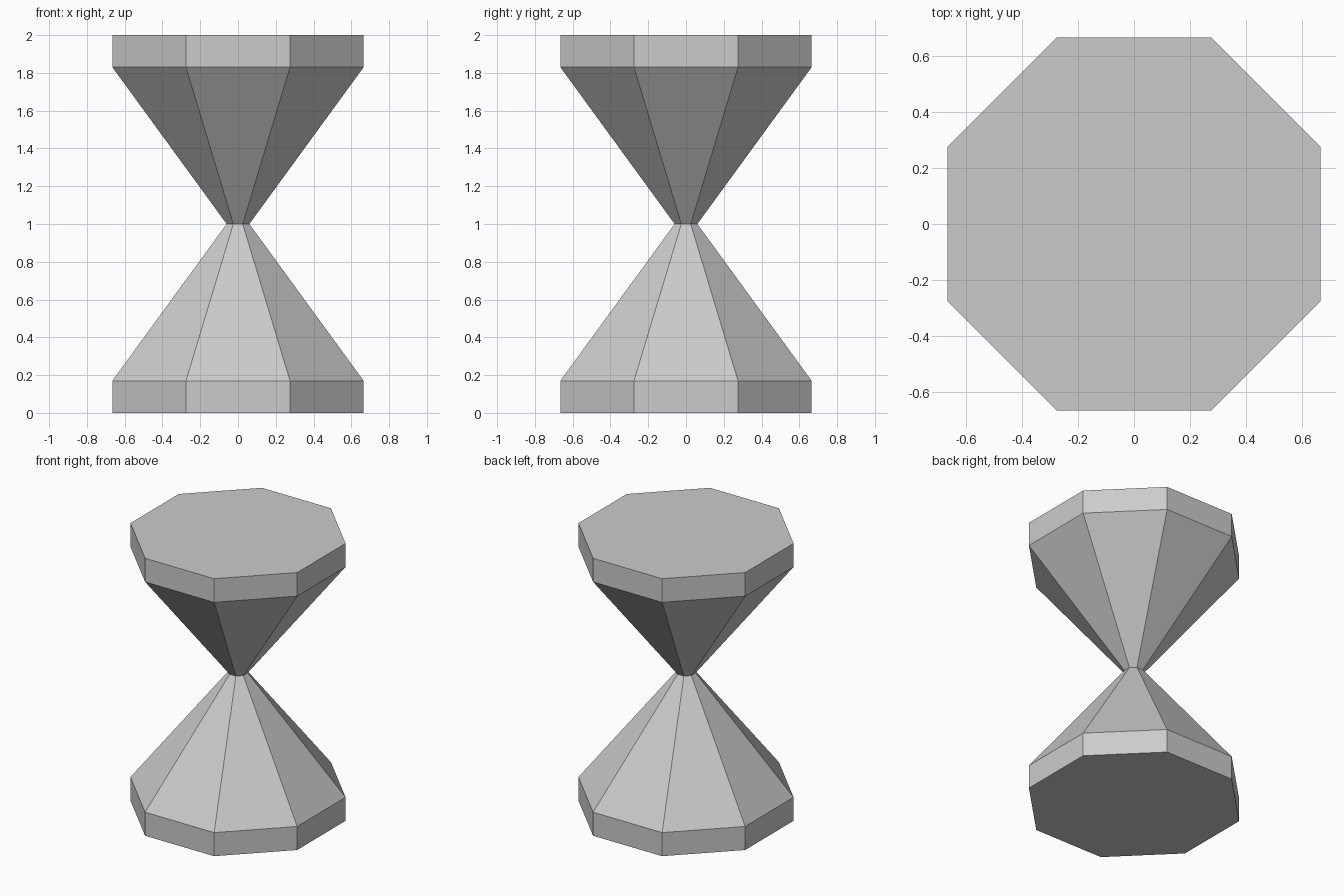
import bpy, bmesh, math

if "Cube" in bpy.data.objects:
    bpy.data.objects.remove(bpy.data.objects["Cube"], do_unlink=True)

SIDES = 8
# Apothem (centre to flat side) and height, from the base up to the waist
HALF_PROFILE = [(0.665, 0.0), (0.665, 0.17), (0.06, 1.0)]
# Mirror the lower half about the waist
PROFILE = HALF_PROFILE + [(r, 2.0 - z) for r, z in reversed(HALF_PROFILE[:-1])]

# Plain grey
grey = bpy.data.materials.new("plain_grey")
grey.use_nodes = True
colour = (0.6, 0.6, 0.6, 1.0)
grey.diffuse_color = colour
grey.node_tree.nodes["Principled BSDF"].inputs["Base Color"].default_value = colour


def ring(bm, apothem, z):
    """Octagon with flat sides facing the axes."""
    radius = apothem / math.cos(math.pi / SIDES)
    angles = [(i + 0.5) * 2 * math.pi / SIDES for i in range(SIDES)]
    return [bm.verts.new((radius * math.cos(a), radius * math.sin(a), z)) for a in angles]


# Hourglass: rims, cones and waist as one closed flat-shaded shell
bm = bmesh.new()
rings = [ring(bm, r, z) for r, z in PROFILE]
for low, high in zip(rings, rings[1:]):
    for i in range(SIDES):
        j = (i + 1) % SIDES
        bm.faces.new((low[i], low[j], high[j], high[i]))

# End plates
bm.faces.new(list(reversed(rings[0])))
bm.faces.new(rings[-1])
bmesh.ops.recalc_face_normals(bm, faces=bm.faces)

mesh = bpy.data.meshes.new("hourglass_body")
bm.to_mesh(mesh)
bm.free()
mesh.materials.append(grey)
body = bpy.data.objects.new("hourglass_body", mesh)
bpy.context.collection.objects.link(body)
